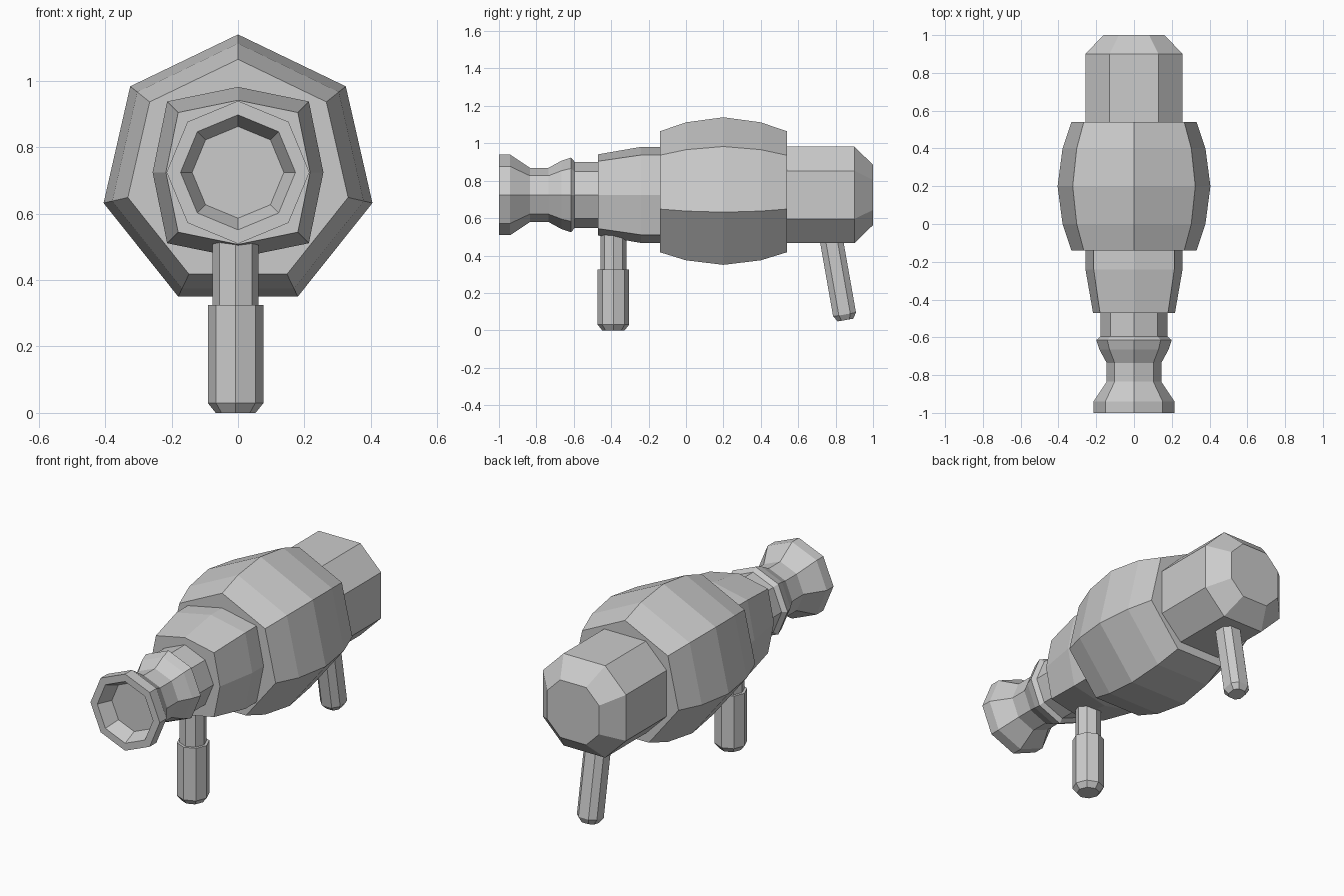
import bpy, bmesh
from math import sin, cos, pi, radians
from mathutils import Matrix

cube = bpy.data.objects.get("Cube")
if cube:
    bpy.data.objects.remove(cube, do_unlink=True)

grey = bpy.data.materials.new("plain grey")
grey.use_nodes = True
grey.diffuse_color = (0.6, 0.6, 0.6, 1)
grey.node_tree.nodes["Principled BSDF"].inputs["Base Color"].default_value = grey.diffuse_color

AXIS_HEIGHT = 0.724


def polygon(sides):
    """Regular outline of radius 1 with a corner at the top."""
    return [(cos(2 * pi * i / sides - pi / 2), sin(2 * pi * i / sides - pi / 2)) for i in range(sides)]


def quarter_turns(points):
    """Repeat a few points around the four sides."""
    ring = []
    for _ in range(4):
        ring += points
        points = [(-y, x) for x, y in points]
    return ring


bevelled_square = quarter_turns([(1, -0.5), (1, 0.5)])
bulged_square = quarter_turns([(1, 0), (0.83, 0.83)])


def loft(name, outline, stations, location, tilt):
    """Sweep an outline along local z through (distance, radius) stations."""
    bm = bmesh.new()
    rings = [[bm.verts.new((x * r, y * r, d)) for x, y in outline] for d, r in stations]
    n = len(outline)
    for a, b in zip(rings, rings[1:]):
        for i in range(n):
            j = (i + 1) % n
            bm.faces.new((a[i], a[j], b[j], b[i]))
    bm.faces.new(rings[0][::-1])
    bm.faces.new(rings[-1])
    bmesh.ops.recalc_face_normals(bm, faces=bm.faces)
    bm.transform(Matrix.Translation(location) @ Matrix.Rotation(radians(tilt), 4, 'X'))
    mesh = bpy.data.meshes.new(name)
    bm.to_mesh(mesh)
    bm.free()
    mesh.materials.append(grey)
    obj = bpy.data.objects.new(name, mesh)
    bpy.context.scene.collection.objects.link(obj)


def lengthwise(name, outline, stations):
    loft(name, outline, stations, (0, 0, AXIS_HEIGHT), -90)


# Main seven-sided barrel
lengthwise("barrel", polygon(7),
           [(-0.14, 0.34), (0, 0.388), (0.2, 0.415), (0.4, 0.388), (0.54, 0.34)])

# Tapered collar ahead of the barrel
lengthwise("front_collar", bulged_square, [(-0.47, 0.217), (-0.24, 0.257), (-0.1, 0.257)])

# Neck and flared muzzle with a shallow bore
lengthwise("muzzle", polygon(8),
           [(-0.92, 0.138), (-1, 0.173), (-1, 0.215), (-0.94, 0.215), (-0.835, 0.145),
            (-0.735, 0.145), (-0.665, 0.183), (-0.615, 0.2), (-0.595, 0.177), (-0.43, 0.177)])

# Rear block with chamfered end
lengthwise("rear_block", bevelled_square, [(0.5, 0.258), (0.9, 0.258), (1, 0.161)])

# Front grip: thin post in a thicker sleeve
loft("front_post", polygon(8), [(0.3, 0.069), (0.55, 0.069)], (-0.007, -0.388, 0), 0)
loft("front_handle", polygon(8), [(0, 0.06), (0.03, 0.084), (0.325, 0.084)], (-0.007, -0.388, 0), 0)

# Slanted rear grip
loft("rear_handle", bevelled_square, [(0, 0.042), (0.03, 0.062), (0.5, 0.062)], (0, 0.853, 0.055), 10)
